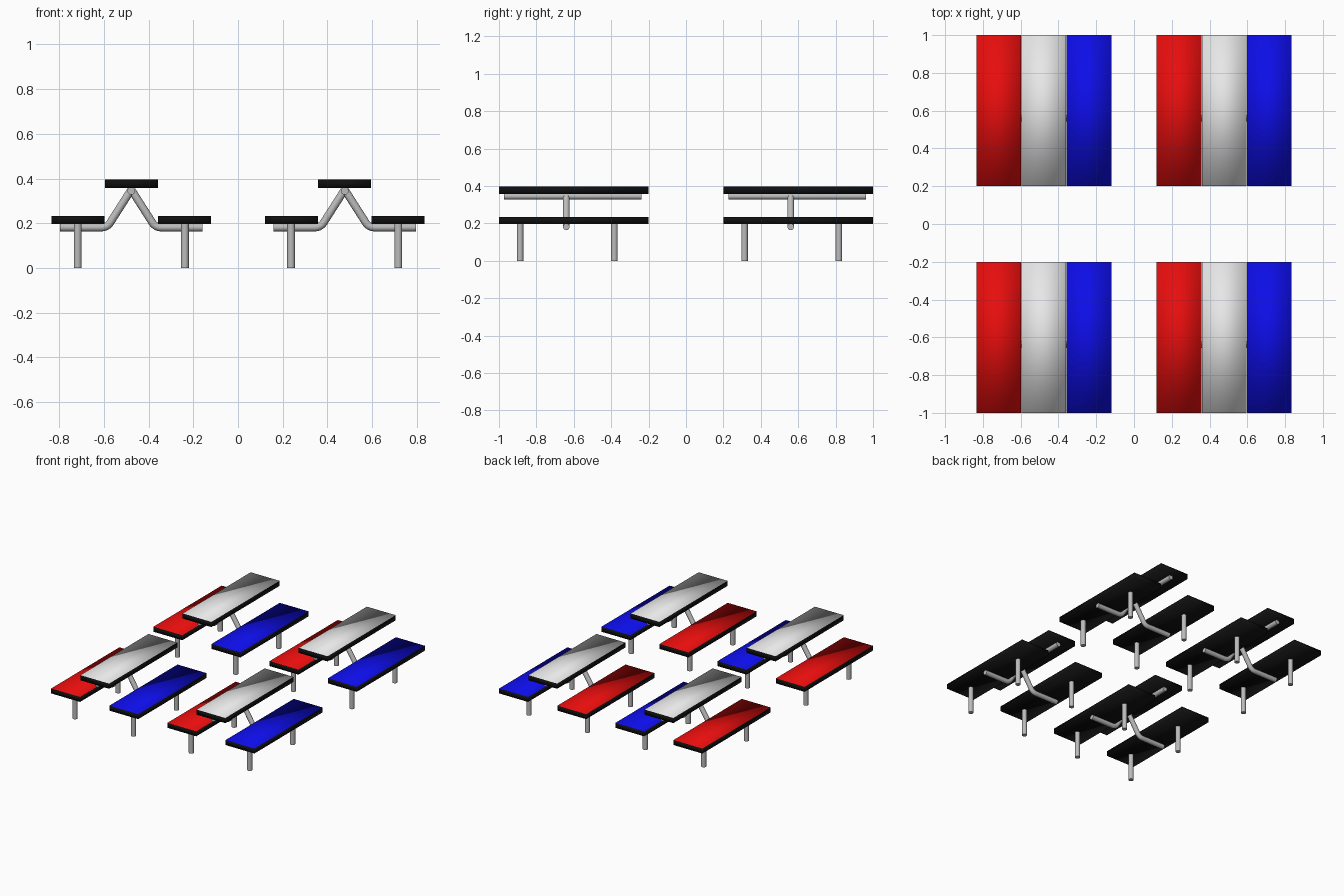
import bpy, bmesh, math
from mathutils import Vector, Matrix

if "Cube" in bpy.data.objects:
    bpy.data.objects.remove(bpy.data.objects["Cube"])


def material(name, rgb):
    m = bpy.data.materials.new(name)
    m.diffuse_color = (*rgb, 1)
    m.use_nodes = True
    m.node_tree.nodes["Principled BSDF"].inputs["Base Color"].default_value = m.diffuse_color
    return m


RED = material("red paint", (0.8, 0.004, 0.004))
WHITE = material("white paint", (0.8, 0.8, 0.8))
BLUE = material("blue paint", (0.004, 0.004, 0.8))
BLACK = material("black underside", (0.005, 0.005, 0.005))
STEEL = material("grey steel", (0.5, 0.5, 0.5))
R = 0.0175           # tube radius


def finish(bm, name, mats):
    me = bpy.data.meshes.new(name)
    bm.to_mesh(me)
    bm.free()
    for m in mats:
        me.materials.append(m)
    ob = bpy.data.objects.new(name, me)
    bpy.context.collection.objects.link(ob)
    return ob


def board(name, x, y, z0, z1, paint):
    """Plank with black sides and underside, painted top, soft normals."""
    bm = bmesh.new()
    bmesh.ops.create_cube(bm, size=1, matrix=Matrix.Translation((x, y, (z0 + z1) / 2))
                          @ Matrix.Diagonal((0.237, 0.8, z1 - z0, 1)))
    bm.normal_update()
    for f in bm.faces:
        f.smooth = True
        f.material_index = 1 if f.normal.z > 0.5 else 0
    finish(bm, name, [BLACK, paint])


def tube(name, points):
    """Round capped tube swept through points lying in one plane."""
    pts = [Vector(p) for p in points]
    bm = bmesh.new()
    n = 20
    rings = []
    for i, p in enumerate(pts):
        d = (pts[min(i + 1, len(pts) - 1)] - pts[max(i - 1, 0)]).normalized()
        side = Vector((1, 0, 0)) if abs(d.y) > 0.9 else Vector((0, 1, 0))
        up = d.cross(side)
        rings.append([bm.verts.new(p + R * (math.cos(a) * side + math.sin(a) * up))
                      for a in (2 * math.pi * k / n for k in range(n))])
    for a, b in zip(rings, rings[1:]):
        for k in range(n):
            bm.faces.new((a[k], a[(k + 1) % n], b[(k + 1) % n], b[k]))
    bm.faces.new(rings[0])
    bm.faces.new(rings[-1])
    bmesh.ops.recalc_face_normals(bm, faces=bm.faces)
    ob = finish(bm, name, [STEEL])
    bpy.ops.object.select_all(action='DESELECT')
    ob.select_set(True)
    bpy.context.view_layer.objects.active = ob
    bpy.ops.object.shade_smooth_by_angle(angle=math.radians(40))


def arm_path(cx, y, s):
    """Run under the bench, rounded bend, then slope up to the table top."""
    a, b, c = Vector((0.319, 0.181)), Vector((0.108, 0.181)), Vector((0.002, 0.347))
    p = b + (a - b).normalized() * 0.028
    q = b + (c - b).normalized() * 0.028
    bend = [p * (1 - t) ** 2 + b * 2 * t * (1 - t) + q * t * t
            for t in (k / 8 for k in range(9))]
    return [(cx + s * v.x, y, v.y) for v in [a, *bend, c]]


def picnic_table(cx, cy):
    board("table_top", cx, cy, 0.358, 0.396, WHITE)
    # bar running under the table top
    tube("top_bar", [(cx, cy - 0.373, 0.345), (cx, cy + 0.363, 0.345)])
    for s, paint in ((-1, RED), (1, BLUE)):
        board("bench_seat", cx + s * 0.239, cy, 0.196, 0.233, paint)
        tube("support_arm", arm_path(cx, cy - 0.04, s))
        for dy in (-0.287, 0.217):
            x = cx + s * 0.24
            tube("bench_leg", [(x, cy + dy, 0), (x, cy + dy, 0.2)])


for cx in (-0.4775, 0.4775):
    for cy in (-0.6, 0.6):
        picnic_table(cx, cy)
